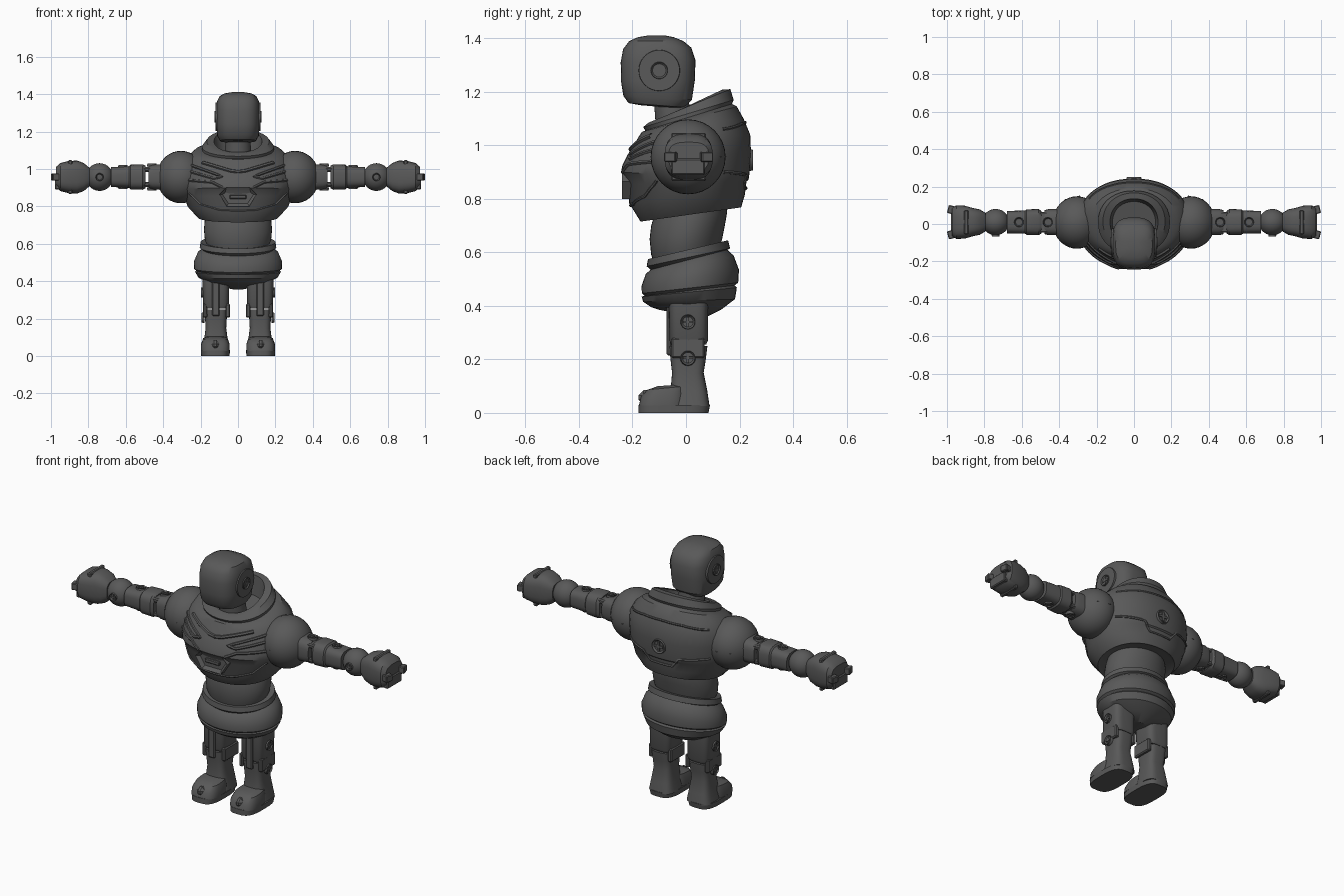
import bpy, bmesh, math
from mathutils import Matrix, Vector
from mathutils.bvhtree import BVHTree

if "Cube" in bpy.data.objects:
    bpy.data.objects.remove(bpy.data.objects["Cube"])

grey = bpy.data.materials.new("dark grey")
grey.diffuse_color = (0.1, 0.1, 0.1, 1)
grey.use_nodes = True
grey.node_tree.nodes["Principled BSDF"].inputs["Base Color"].default_value = grey.diffuse_color


def finish(name, bm, mirror=False, angle=32):
    bmesh.ops.recalc_face_normals(bm, faces=bm.faces)
    me = bpy.data.meshes.new(name)
    bm.to_mesh(me)
    bm.free()
    me.materials.clear()
    me.materials.append(grey)
    me.shade_smooth()
    me.set_sharp_from_angle(angle=math.radians(angle))
    ob = bpy.data.objects.new(name, me)
    bpy.context.collection.objects.link(ob)
    if mirror:
        ob.modifiers.new("mirror", 'MIRROR').use_clip = False
    return ob


def loft(name, rings, cx=0, n=2.0, seg=40, mat=None, mirror=False):
    """Each ring: (front y, z), (back y, z), half width; n squares the outline."""
    bm = bmesh.new()
    loops = []
    for (yf, zf), (yb, zb), rx in rings:
        loop = []
        for i in range(seg):
            a = 2 * math.pi * i / seg
            c, s = math.cos(a), math.sin(a)
            u = math.copysign(abs(c) ** (2 / n), c)
            v = math.copysign(abs(s) ** (2 / n), s)
            t = (v + 1) / 2
            loop.append(bm.verts.new((cx + rx * u, yf + (yb - yf) * t, zf + (zb - zf) * t)))
        loops.append(loop)
    for a, b in zip(loops, loops[1:]):
        for i in range(seg):
            j = (i + 1) % seg
            bm.faces.new((a[i], a[j], b[j], b[i]))
    bm.faces.new(loops[0])
    bm.faces.new(loops[-1])
    if mat:
        bm.transform(mat)
    return finish(name, bm, mirror)


def box(name, lo, hi, bevel=0.006, mirror=True, rot=None):
    bm = bmesh.new()
    lo, hi = Vector(lo), Vector(hi)
    mat = Matrix.Translation((lo + hi) / 2) @ (rot or Matrix()) @ Matrix.Diagonal((*(hi - lo), 1))
    bmesh.ops.create_cube(bm, size=1, matrix=mat)
    bmesh.ops.bevel(bm, geom=bm.edges[:], offset=bevel, segments=1, affect='EDGES')
    return finish(name, bm, mirror, 25)


def ball(name, loc, scale, mirror=True):
    bm = bmesh.new()
    mat = Matrix.Translation(loc) @ Matrix.Diagonal((*scale, 1)) @ Matrix.Rotation(math.pi / 2, 4, 'Y')
    bmesh.ops.create_uvsphere(bm, u_segments=32, v_segments=20, radius=1, matrix=mat)
    return finish(name, bm, mirror)


def screw(name, loc, axis, r, mirror=True):
    """Round screw head: rim, recessed face and a raised cross."""
    bm = bmesh.new()
    bmesh.ops.create_cone(bm, cap_ends=True, segments=24, radius1=r, radius2=r * .9, depth=.016)
    top = max(bm.faces, key=lambda f: f.calc_center_median().z)
    bmesh.ops.inset_region(bm, faces=[top], thickness=r * .22)
    bmesh.ops.translate(bm, verts=top.verts[:], vec=(0, 0, -.008))
    for sx, sy in ((1.3, .3), (.3, 1.3)):
        bmesh.ops.create_cube(bm, size=1, matrix=Matrix.Diagonal((r * sx, r * sy, .012, 1)))
    bm.transform(Matrix.Translation(loc) @ Vector(axis).to_track_quat('Z', 'Y').to_matrix().to_4x4())
    return finish(name, bm, mirror)


# Torso shell with stepped chest and raised sloping collar
torso = loft("torso", [
    ((-.15, .725), (.185, .775), .195), ((-.17, .715), (.206, .768), .215),
    ((-.213, .785), (.22, .815), .27), ((-.215, .855), (.226, .865), .288),
    ((-.243, .90), (.234, .872), .298), ((-.238, .925), (.238, .90), .30),
    ((-.215, .97), (.243, .97), .30), ((-.19, 1.01), (.24, 1.04), .292),
    ((-.175, 1.035), (.215, 1.10), .268), ((-.165, 1.05), (.19, 1.145), .23),
    ((-.152, 1.055), (.172, 1.155), .192), ((-.16, 1.068), (.178, 1.17), .192),
    ((-.14, 1.085), (.166, 1.21), .166), ((-.115, 1.09), (.135, 1.208), .128),
    ((-.105, 1.05), (.12, 1.10), .115)], n=2.15, seg=48)
tree = BVHTree.FromPolygons([v.co for v in torso.data.vertices], [p.vertices[:] for p in torso.data.polygons])


def trim(name, pts, side, r):
    """Thin moulding laid on the torso surface along (x, z) points; side -1 front, 1 back."""
    cu = bpy.data.curves.new(name, 'CURVE')
    cu.dimensions, cu.bevel_depth, cu.bevel_resolution = '3D', r, 1
    path = []
    for (x0, z0), (x1, z1) in zip(pts, pts[1:]):
        for k in range(7):
            x, z = x0 + (x1 - x0) * k / 6, z0 + (z1 - z0) * k / 6
            hit = tree.ray_cast(Vector((x, side, z)), Vector((0, -side, 0)))[0]
            if hit and (not path or (hit - path[-1]).length > 1e-4):
                path.append(hit)
    sp = cu.splines.new('POLY')
    sp.points.add(len(path) - 1)
    for p, co in zip(sp.points, path):
        p.co = (*co, 1)
    tmp = bpy.data.objects.new(name + "_path", cu)
    bpy.context.collection.objects.link(tmp)
    dg = bpy.context.evaluated_depsgraph_get()
    me = bpy.data.meshes.new_from_object(tmp.evaluated_get(dg))
    bm = bmesh.new()
    bm.from_mesh(me)
    bpy.data.objects.remove(tmp)
    finish(name, bm, True)


trim("chest_brow", [(.25, 1.02), (.085, .96), (.13, .95), (.25, .985)], -1, .008)
trim("chest_vee", [(.19, 1.035), (.04, .99), (0, .985)], -1, .01)
trim("chest_lower_line", [(.26, .94), (.14, .93), (.08, .90)], -1, .008)
trim("rib_line", [(.26, .87), (.2, .81), (.1, .78), (0, .775)], -1, .006)
trim("back_panel_line", [(.25, .90), (.11, .89), (.07, .84), (0, .84)], 1, .007)
trim("back_top_line", [(.24, 1.06), (.12, 1.08), (0, 1.085)], 1, .006)
screw("back_disc", (0, .243, .945), (0, 1, 0), .042, False)

# Hexagonal chest frame with recessed centre
bm = bmesh.new()
hexa = [(.1, .865), (.065, .90), (-.065, .90), (-.1, .865), (-.06, .80), (.06, .80)]
face = bm.faces.new([bm.verts.new((x, -.19, z)) for x, z in hexa])
ext = bmesh.ops.extrude_face_region(bm, geom=[face])["geom"]
bmesh.ops.translate(bm, verts=[g for g in ext if isinstance(g, bmesh.types.BMVert)], vec=(0, -.05, 0))
front = min(bm.faces, key=lambda f: f.calc_center_median().y)
bmesh.ops.inset_region(bm, faces=[front], thickness=.018)
bmesh.ops.translate(bm, verts=front.verts[:], vec=(0, .018, 0))
finish("chest_hexagon", bm)
box("chest_hexagon_bar", (-.045, -.235, .84), (.045, -.2, .862), .004, False)

# Neck, head and ear discs
loft("neck", [((-.11, 1.03), (.03, 1.03), .075), ((-.12, 1.17), (.01, 1.17), .065)])
loft("head", [
    ((-.17, 1.15), (-.03, 1.138), .06), ((-.215, 1.158), (-.005, 1.142), .095),
    ((-.234, 1.185), (.022, 1.17), .111), ((-.243, 1.24), (.034, 1.25), .117),
    ((-.244, 1.31), (.035, 1.32), .117), ((-.235, 1.36), (.02, 1.365), .112),
    ((-.212, 1.39), (-.01, 1.39), .098), ((-.18, 1.404), (-.045, 1.404), .072),
    ((-.14, 1.411), (-.08, 1.411), .032)], n=2.9, seg=48)
screw("ear_screw", (.117, -.1, 1.28), (1, 0, 0), .034)
bm = bmesh.new()
bmesh.ops.create_cone(bm, cap_ends=True, segments=32, radius1=.08, radius2=.076, depth=.03,
                      matrix=Matrix.Translation((.104, -.1, 1.28)) @ Matrix.Rotation(math.pi / 2, 4, 'Y'))
finish("ear_disc", bm, True)

# Abdomen and pelvis
loft("abdomen", [((-.11, .53), (.12, .59), .15), ((-.13, .59), (.135, .65), .177),
                 ((-.136, .65), (.145, .70), .182), ((-.13, .70), (.154, .75), .178),
                 ((-.115, .75), (.15, .80), .165)])
loft("pelvis", [
    ((-.10, .385), (.07, .355), .06), ((-.13, .395), (.13, .385), .16),
    ((-.16, .415), (.183, .425), .212), ((-.166, .435), (.19, .468), .23),
    ((-.155, .437), (.182, .477), .222), ((-.165, .447), (.195, .487), .235),
    ((-.166, .475), (.198, .535), .236), ((-.15, .52), (.178, .588), .215),
    ((-.132, .535), (.155, .61), .19), ((-.147, .548), (.165, .615), .205),
    ((-.142, .575), (.157, .645), .2), ((-.12, .575), (.14, .64), .17)])

# Legs
loft("upper_leg", [((-.055, .255), (.075, .255), .062), ((-.062, .27), (.082, .27), .07),
                   ((-.064, .45), (.082, .45), .072)], cx=.118, n=4, mirror=True)
for side, x in (("outer", .176), ("inner", .055)):
    box(side + "_knee_plate", (x - .012, -.055, .205), (x + .012, .07, .28))
box("thigh_panel", (.098, -.072, .215), (.138, -.055, .43), .005)
loft("lower_leg", [((-.066, .025), (.088, .025), .074), ((-.058, .08), (.08, .08), .064),
                   ((-.052, .15), (.066, .15), .055), ((-.058, .2), (.074, .2), .058),
                   ((-.062, .25), (.08, .25), .06)], cx=.118, n=3.5, mirror=True)
loft("boot_toe", [((-.176, .028), (.0, .028), .077), ((-.168, .06), (.0, .07), .076),
                  ((-.145, .086), (.0, .1), .066), ((-.105, .1), (-.02, .106), .045)],
     cx=.121, n=3, mirror=True)
box("boot_toe_strip", (.095, -.178, .03), (.147, -.1, .085), .02)
loft("boot_sole", [((-.178, 0), (.084, 0), .076), ((-.178, .03), (.09, .03), .078)],
     cx=.121, n=3.2, mirror=True)
screw("thigh_screw", (.189, .007, .34), (1, 0, 0), .029)
screw("knee_screw", (.186, .007, .205), (1, 0, 0), .029)

# Arms: lofted upwards, then laid out sideways
lay = Matrix(((0, 0, 1, 0), (0, 1, 0, 0), (1, 0, 0, .957), (0, 0, 0, 1)))


def limb(name, rings, n=3.0):
    loft(name, [((.01 - hy, s), (.01 + hy, s), hz) for s, hy, hz in rings], n=n, seg=32, mat=lay, mirror=True)


ball("shoulder", (.305, .008, .957), (.13, .14, .14))
limb("shoulder_seam", [(.29, .142, .004), (.37, .122, .004), (.434, .03, .004)], 2)
limb("upper_arm", [(.38, .07, .07), (.455, .07, .066), (.478, .064, .058)])
for z in (.905, .985):
    box("elbow_plate", (.45, -.045, z), (.535, .065, z + .025))
limb("forearm", [(.495, .06, .06), (.51, .07, .068), (.575, .068, .066), (.582, .062, .058), (.68, .06, .053)])
ball("wrist", (.74, .01, .957), (.073, .07, .074))
limb("hand", [(.795, .05, .05), (.825, .068, .075), (.86, .075, .088), (.905, .088, .086),
              (.95, .09, .075), (.972, .075, .055)], 3)
for y, a in ((.073, .25), (-.053, -.25)):
    box("finger_tip", (.93, y - .022, .938), (.996, y + .022, .976), .004, rot=Matrix.Rotation(a, 4, 'Z'))
box("knuckle_bar", (.885, -.055, .867), (.908, .075, 1.047), .005)
box("palm_plate", (.95, -.055, .89), (.979, .07, .95), .005)
for x, z in ((.46, 1.021), (.615, 1.013)):
    screw("arm_top_screw", (x, .01, z), (0, 0, 1), .027)
    screw("arm_bottom_screw", (x, .01, 1.914 - z), (0, 0, -1), .027)
screw("wrist_screw", (.74, -.058, .957), (0, -1, 0), .022)
